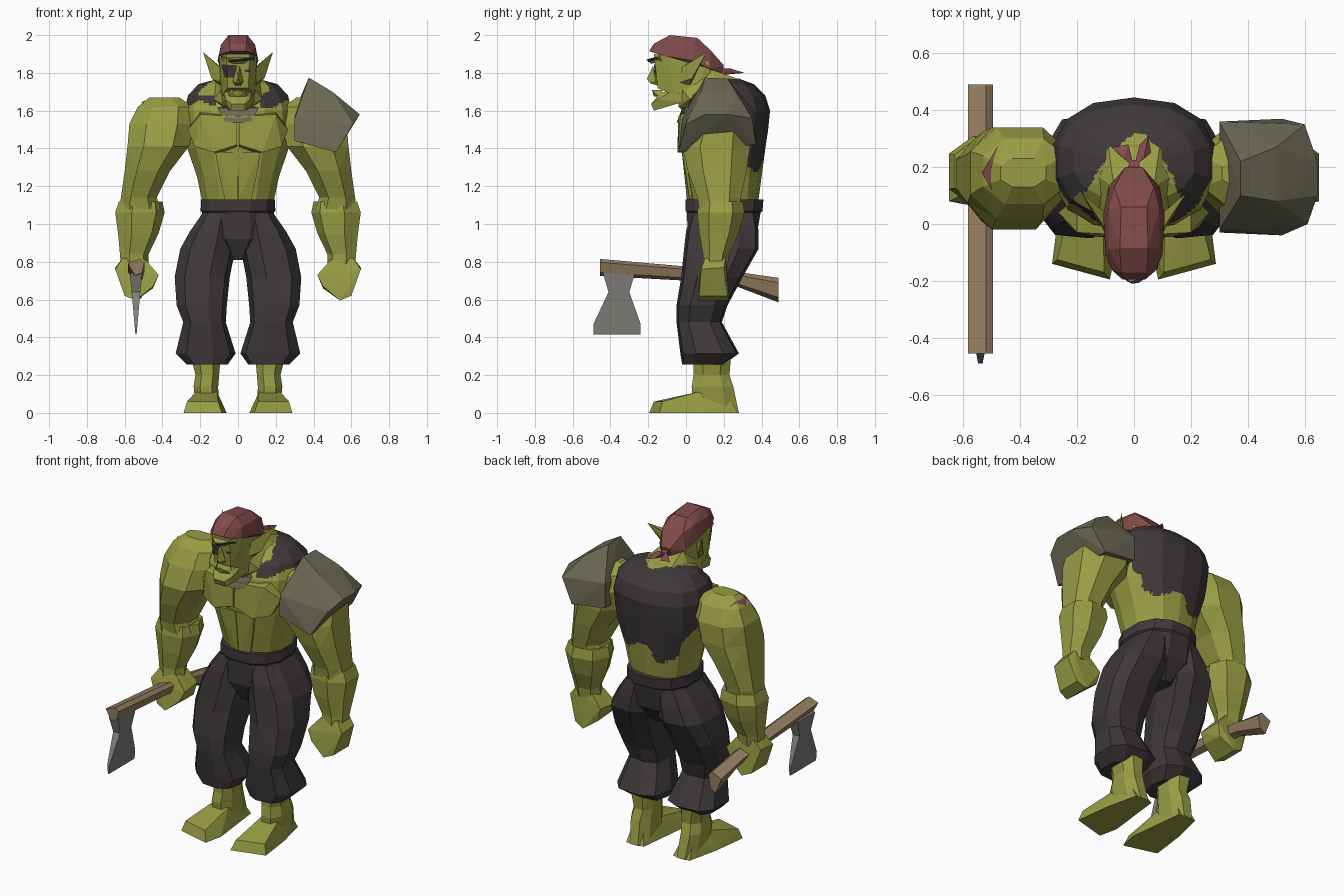
import bpy, bmesh, math
from mathutils import Vector
from mathutils.bvhtree import BVHTree


def material(name, rgb):
    m = bpy.data.materials.new(name)
    m.diffuse_color = (*rgb, 1)
    return m


SKIN = material("green skin", (0.315, 0.335, 0.057))
CLOTH = material("dark cloth", (0.048, 0.040, 0.041))
RED = material("faded red", (0.22, 0.068, 0.068))
PAD = material("shoulder leather", (0.150, 0.142, 0.090))
WOOD = material("handle wood", (0.29, 0.205, 0.115))
STEEL = material("axe steel", (0.22, 0.21, 0.195))


def finish(name, bm, mats, mirror=False):
    bmesh.ops.recalc_face_normals(bm, faces=bm.faces)
    me = bpy.data.meshes.new(name)
    bm.to_mesh(me)
    bm.free()
    for m in mats:
        me.materials.append(m)
    ob = bpy.data.objects.new(name, me)
    bpy.context.collection.objects.link(ob)
    if mirror:
        ob.modifiers.new("mirror", 'MIRROR').use_mirror_merge = False
    return ob


def loft_bm(rings, n, power=0.85):
    """Skin horizontal rings given as (z, x0, x1, y0, y1)."""
    bm = bmesh.new()
    shape = []
    for i in range(n):
        a = (i + 0.5) / n * math.tau
        shape.append([math.copysign(abs(v) ** power, v) for v in (math.cos(a), math.sin(a))])
    mx, my = max(s[0] for s in shape), max(s[1] for s in shape)
    loops = []
    for z, x0, x1, y0, y1 in rings:
        loops.append([bm.verts.new(((x0 + x1) / 2 + s[0] / mx * (x1 - x0) / 2,
                                    (y0 + y1) / 2 + s[1] / my * (y1 - y0) / 2, z)) for s in shape])
    for a, b in zip(loops, loops[1:]):
        for i in range(n):
            j = (i + 1) % n
            bm.faces.new((a[i], a[j], b[j], b[i]))
    bm.faces.new(loops[0])
    bm.faces.new(loops[-1])
    bmesh.ops.triangulate(bm, faces=bm.faces)
    return bm


def loft(name, rings, n, mat, mirror=False, power=0.85):
    return finish(name, loft_bm(rings, n, power), [mat], mirror)


def hull(name, pts, mat, sym=False, mirror=False):
    """Convex solid; sym also adds the points reflected in x."""
    bm = bmesh.new()
    pts = list(pts) + ([(-x, y, z) for x, y, z in pts if x] if sym else [])
    for p in pts:
        bm.verts.new(p)
    res = bmesh.ops.convex_hull(bm, input=bm.verts)
    junk = {g for g in res["geom_interior"] + res["geom_unused"] if isinstance(g, bmesh.types.BMVert)}
    bmesh.ops.delete(bm, geom=list(junk), context='VERTS')
    return finish(name, bm, [mat], mirror)


def decal(name, target, quad, ray, mat, flip=1, n=10):
    """Thin sheet that follows the target, cast from a four-cornered outline."""
    me = target.data
    tree = BVHTree.FromPolygons([v.co for v in me.vertices], [p.vertices[:] for p in me.polygons])
    a, b, c, d = (Vector(p) for p in quad)
    ray, grid, bm = Vector(ray), {}, bmesh.new()
    for i in range(n + 1):
        for j in range(n + 1):
            hit = tree.ray_cast(a.lerp(b, i / n).lerp(d.lerp(c, i / n), j / n), ray)[0]
            if hit:
                hit -= ray * 0.006
                grid[i, j] = bm.verts.new((hit.x * flip, hit.y, hit.z))
    for i in range(n):
        for j in range(n):
            keys = [(i, j), (i + 1, j), (i + 1, j + 1), (i, j + 1)]
            if all(k in grid for k in keys):
                bm.faces.new([grid[k] for k in keys])
    bmesh.ops.solidify(bm, geom=bm.faces[:], thickness=0.002)
    return finish(name, bm, [mat])


# Torso with a torn shirt over the back and shoulders
bm = loft_bm([(1.10, -.185, .185, .03, .38), (1.25, -.217, .217, .0, .40),
              (1.40, -.268, .268, -.02, .42), (1.50, -.28, .28, -.03, .435),
              (1.60, -.285, .285, -.02, .445), (1.68, -.265, .265, .02, .42),
              (1.74, -.21, .21, .08, .36), (1.77, -.10, .10, .14, .28)], 14)
bmesh.ops.subdivide_edges(bm, edges=bm.edges, cuts=5, use_grid_fill=True)
for f in bm.faces:
    x, y, z = f.calc_center_median()
    jag = 0.035 * math.sin(x * 27 + 1) + 0.02 * math.sin(z * 40 + x * 14)
    back = y > 0.22 + max(0, 1.65 - z) * 0.3 + jag * 0.7 and z > 1.29 + 0.15 * x + jag
    collar = z > 1.63 + jag * 0.5 and abs(x) > 0.12
    neckline = z > 1.68 and math.hypot(x, y - 0.11) < 0.17 + jag * 0.7
    f.material_index = 1 if (back or collar) and not neckline else 0
finish("torso_and_shirt", bm, [SKIN, CLOTH])

# Chest, belly and neck
hull("chest_muscle", [(.004, -.04, 1.57), (.20, -.03, 1.58), (.265, .04, 1.50), (.23, -.01, 1.41),
                      (.13, -.045, 1.38), (.004, -.045, 1.42), (.02, .1, 1.60), (.2, .1, 1.6),
                      (.2, .1, 1.4), (.02, .1, 1.36)], SKIN, mirror=True)
hull("belly_muscle", [(.002, -.022, 1.38), (.12, -.02, 1.38), (.10, .0, 1.26), (.07, .02, 1.13),
                      (.002, .005, 1.13), (.006, .1, 1.13), (.12, .1, 1.38), (.006, .1, 1.38)],
     SKIN, mirror=True)
hull("neck", [(.13, .02, 1.66), (.15, .18, 1.73), (.09, .27, 1.77), (.06, -.04, 1.62),
              (.07, .13, 1.82), (.07, -.04, 1.74), (.03, .0, 1.58)], SKIN, sym=True)
hull("collar_scrap", [(.11, -.02, 1.615), (.07, -.042, 1.545), (.02, -.05, 1.535), (.04, .06, 1.63)],
     PAD, sym=True)

# Head
skull = hull("skull", [(.10, -.1, 1.89), (.06, -.17, 1.90), (.06, -.165, 1.85), (.055, -.15, 1.72),
                       (.085, -.06, 1.68), (.10, .05, 1.72), (.08, .14, 1.75), (.09, .12, 1.86)],
             SKIN, sym=True)
hull("jaw", [(.035, -.185, 1.635), (.04, -.17, 1.60), (.065, -.15, 1.66), (.085, -.02, 1.645),
             (.09, .0, 1.74), (.05, -.14, 1.69)], SKIN, sym=True)
hull("lips", [(0, -.18, 1.71), (.03, -.172, 1.70), (.055, -.145, 1.675), (0, -.17, 1.675),
              (.04, -.12, 1.71)], SKIN, sym=True)
hull("nose", [(0, -.207, 1.77), (.008, -.175, 1.835), (.028, -.16, 1.755), (.010, -.19, 1.745),
              (.016, -.14, 1.73)], SKIN, sym=True)
brow = hull("brow", [(.015, -.203, 1.87), (.09, -.145, 1.885), (.085, -.13, 1.86),
                     (.012, -.185, 1.848), (.05, -.12, 1.90)], SKIN, sym=True)
hull("ear", [(.085, -.04, 1.82), (.09, .03, 1.83), (.09, .02, 1.73), (.10, -.03, 1.75),
             (.14, .03, 1.77), (.185, .11, 1.91), (.13, .05, 1.85)], SKIN, mirror=True)
decal("eye_patch", skull, [(-.004, -1, 1.84), (-.09, -1, 1.845), (-.07, -1, 1.775),
                           (-.015, -1, 1.775)], (0, 1, 0), CLOTH)
decal("eye", skull, [(.03, -1, 1.812), (.05, -1, 1.818), (.07, -1, 1.812), (.05, -1, 1.803)],
      (0, 1, 0), CLOTH)
decal("patch_strap", brow, [(-.055, -1, 1.852), (-.05, -1, 1.868), (.085, -1, 1.884),
                            (.085, -1, 1.868)], (0, 1, 0), CLOTH)

# Headscarf with knot and tails
hull("headscarf", [(.04, -.195, 1.915), (.075, -.165, 1.905), (.10, -.11, 1.89), (.108, .03, 1.865),
                   (.09, .13, 1.82), (.03, .19, 1.79), (.03, .20, 1.84), (.05, -.085, 2.0),
                   (.045, .06, 1.985), (.07, .13, 1.92), (.09, -.09, 1.95), (.09, .05, 1.95),
                   (.045, -.17, 1.955)], RED, sym=True)
hull("scarf_knot", [(.025, .18, 1.79), (.025, .18, 1.83), (.015, .225, 1.80), (.015, .225, 1.82)],
     RED, sym=True)
for side, tip in ((-1, (-.08, .27, 1.80)), (1, (.05, .31, 1.80))):
    hull("scarf_tail", [(0, .2, 1.82), (0, .2, 1.79), (side * .035, .23, 1.825),
                        (side * .06, .25, 1.80), (side * .02, .28, 1.80), tip], RED)

# Arms and fists
arm = loft("arm", [(1.08, .41, .63, .07, .28), (1.14, .43, .62, .06, .29), (1.28, .36, .60, .01, .32),
                   (1.41, .26, .585, -.02, .34), (1.53, .23, .575, .02, .34),
                   (1.62, .24, .53, .07, .30), (1.67, .31, .47, .13, .23)], 8, SKIN, True)
loft("forearm", [(.78, .48, .62, .09, .22), (.84, .48, .625, .09, .23), (.95, .43, .635, .07, .28),
                 (1.06, .40, .65, .06, .31), (1.12, .41, .63, .07, .30)], 7, SKIN, mirror=True)
hull("fist", [(.42, .08, .73), (.43, .22, .74), (.45, .07, .67), (.45, .21, .66), (.54, .06, .595),
              (.54, .23, .595), (.60, .07, .62), (.60, .22, .62), (.65, .08, .76), (.65, .20, .77),
              (.49, .10, .81), (.49, .21, .81), (.61, .10, .82), (.61, .21, .82)], SKIN, mirror=True)
decal("shoulder_scar", arm, [(.478, .275, 3), (.535, .18, 3), (.50, .12, 3), (.505, .19, 3)],
      (0, 0, -1), RED, -1)

# Shoulder guard
hull("shoulder_guard", [(.375, .10, 1.775), (.375, .22, 1.77), (.30, -.02, 1.56), (.30, -.03, 1.44),
                        (.52, -.04, 1.38), (.61, .0, 1.53), (.645, .10, 1.58), (.645, .22, 1.58),
                        (.60, .35, 1.56), (.52, .37, 1.42), (.30, .36, 1.45), (.30, .36, 1.60),
                        (.50, .08, 1.70), (.50, .27, 1.69)], PAD)

# Trousers
loft("trouser_hips", [(.81, -.06, .06, .06, .29), (.92, -.20, .20, .01, .37),
                      (1.06, -.19, .19, .005, .395), (1.07, -.198, .198, -.002, .405),
                      (1.13, -.195, .195, -.002, .41)], 12, CLOTH)
loft("trouser_leg", [(.255, .06, .27, -.02, .20), (.315, .02, .33, -.03, .28),
                     (.48, .07, .29, -.05, .19), (.57, .065, .325, -.05, .22),
                     (.72, .05, .335, -.025, .30), (.87, .02, .305, -.01, .385),
                     (.96, .02, .255, .0, .385), (1.06, .03, .185, .03, .37)],
     9, CLOTH, True, 0.72)

# Shins and feet
loft("shin", [(0, .10, .22, .04, .28), (.14, .105, .235, .03, .25), (.20, .10, .225, .04, .23),
              (.32, .09, .255, .04, .24)], 8, SKIN, mirror=True)
hull("foot", [(.085, -.195, 0), (.288, -.14, 0), (.06, -.08, 0), (.10, .27, 0), (.215, .275, 0),
              (.26, .08, 0), (.105, -.17, .06), (.27, -.125, .06), (.12, -.02, .085),
              (.245, -.01, .085), (.11, .06, .11), (.225, .06, .11), (.12, .24, .06),
              (.21, .24, .06)], SKIN, mirror=True)

# Axe handle: ridged five-sided section swept along (y, top, bottom)
SECTION = [(-.583, .75), (-.52, 1), (-.495, .8), (-.508, .2), (-.545, 0)]
bm = bmesh.new()
loops = [[bm.verts.new((x, y, lo + (hi - lo) * t)) for x, t in SECTION]
         for y, hi, lo in ((-.455, .815, .725), (.0, .775, .70), (.28, .745, .665), (.49, .715, .585))]
for a, b in zip(loops, loops[1:]):
    for i in range(5):
        bm.faces.new((a[i], a[(i + 1) % 5], b[(i + 1) % 5], b[i]))
bm.faces.new(loops[0])
bm.faces.new(loops[-1])
finish("axe_handle", bm, [WOOD])

# Axe blade: side profile in y and z, thinning to the cutting edge
BLADE = [(-.44, .74), (-.27, .74), (-.30, .64), (-.24, .47), (-.24, .415), (-.49, .415),
         (-.49, .47), (-.41, .64)]
bm = bmesh.new()
left, right = ([bm.verts.new((-.54 + s * (.003 + (z - .415) * .09), y, z)) for y, z in BLADE]
               for s in (-1, 1))
for i in range(8):
    j = (i + 1) % 8
    bm.faces.new((left[i], left[j], right[j], right[i]))
bm.faces.new(left)
bm.faces.new(right)
finish("axe_blade", bm, [STEEL])
